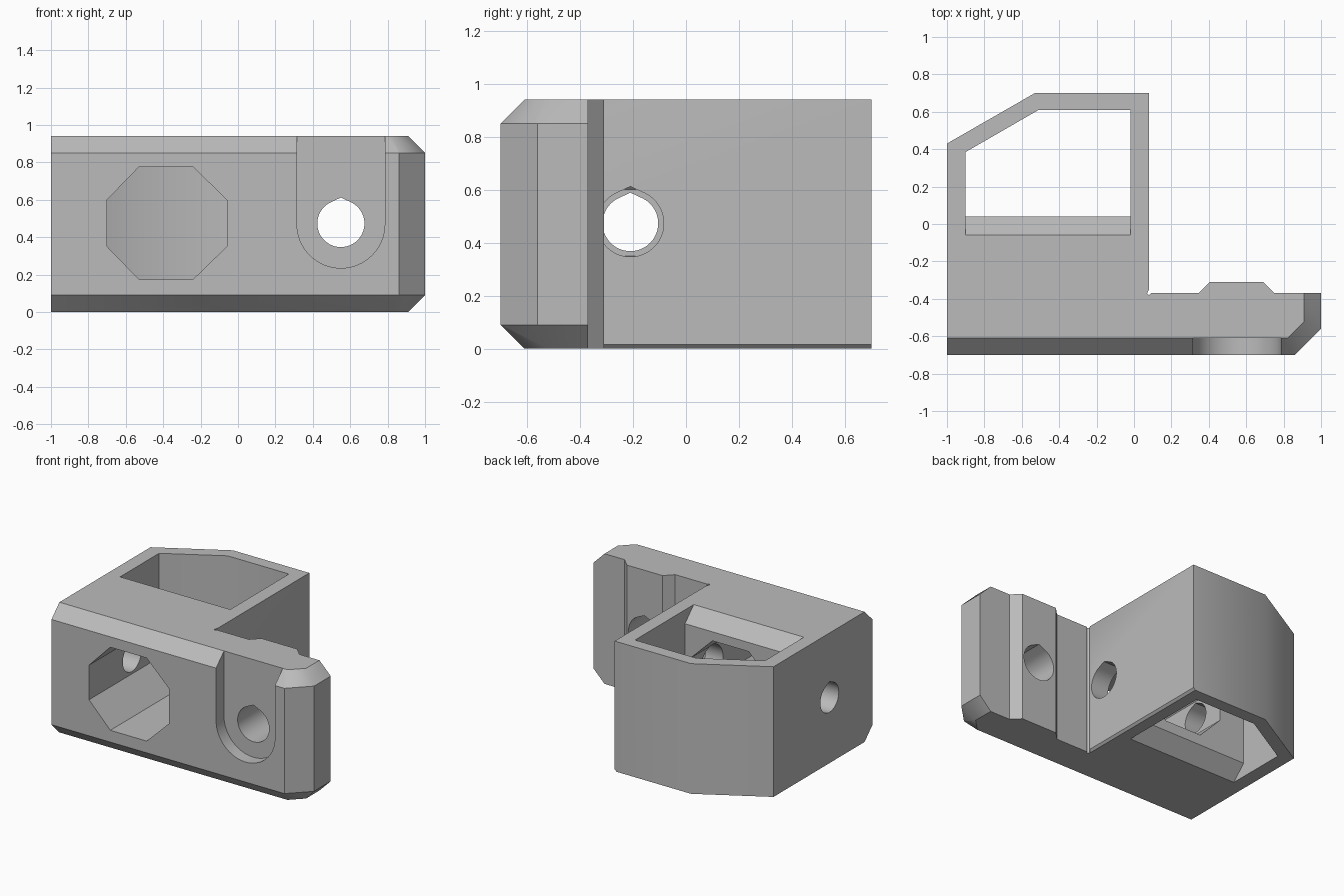
import bpy, bmesh, math
from mathutils import Matrix, Vector

cube = bpy.data.objects.get("Cube")
if cube:
    bpy.data.objects.remove(cube, do_unlink=True)

HEIGHT = 0.94
MID_Z = HEIGHT / 2
BEVEL = 0.09

grey = bpy.data.materials.new("plain grey")
grey.use_nodes = True
grey.diffuse_color = (0.5, 0.5, 0.5, 1)
grey.node_tree.nodes["Principled BSDF"].inputs["Base Color"].default_value = (0.5, 0.5, 0.5, 1)


def prism(name, points, axis, start, end, planes=()):
    """Extrude a 2D outline along an axis, then trim it with (point, normal) planes."""
    place = {"x": lambda a, b: (start, a, b),
             "y": lambda a, b: (a, start, b),
             "z": lambda a, b: (a, b, start)}[axis]
    bm = bmesh.new()
    face = bm.faces.new([bm.verts.new(place(*p)) for p in points])
    step = Vector([end - start if axis == a else 0 for a in "xyz"])
    new = bmesh.ops.extrude_face_region(bm, geom=[face])["geom"]
    bmesh.ops.translate(bm, vec=step, verts=[v for v in new if isinstance(v, bmesh.types.BMVert)])
    for co, normal in planes:
        cut = bmesh.ops.bisect_plane(bm, geom=bm.verts[:] + bm.edges[:] + bm.faces[:],
                                     plane_co=co, plane_no=normal, clear_outer=True)
        edges = [e for e in cut["geom_cut"] if isinstance(e, bmesh.types.BMEdge)]
        bmesh.ops.contextual_create(bm, geom=edges)
    bmesh.ops.recalc_face_normals(bm, faces=bm.faces[:])
    mesh = bpy.data.meshes.new(name)
    bm.to_mesh(mesh)
    bm.free()
    mesh.materials.append(grey)
    obj = bpy.data.objects.new(name, mesh)
    bpy.context.collection.objects.link(obj)
    return obj


def arc(cx, cy, r, start=0, end=360, count=48):
    angles = [math.radians(start + (end - start) * i / count) for i in range(count + (end - start < 360))]
    return [(cx + r * math.cos(a), cy + r * math.sin(a)) for a in angles]


def teardrop(cx, cy, r):
    # Round hole with a shallow pointed roof
    return arc(cx, cy, r, 115, 425) + [(cx, cy + r / math.cos(math.radians(25)))]


# Body: block, side plate and raised pad in one outline
outline = [(-1, -0.7), (0.86, -0.7), (1, -0.56), (1, -0.37), (0.75, -0.37), (0.69, -0.31),
           (0.405, -0.31), (0.345, -0.37), (0.09, -0.37), (0.08, -0.38), (0.07, -0.37),
           (0.08, -0.35), (0.08, 0.7), (-0.53, 0.7), (-1, 0.43)]

# Bevels on the front, the plate end and its slanted corner, top and bottom
planes = []
for point, out in [((0, -0.7), (0, -1)), ((1, 0), (1, 0)), ((1, -0.56), (0.7071, -0.7071))]:
    planes.append(((*point, HEIGHT - BEVEL), (*out, 1)))
    planes.append(((*point, BEVEL), (*out, -1)))
body = prism("mounting_block", outline, "z", 0, HEIGHT, planes)

# Openings
pocket = [(-0.9, 0.04), (-0.02, 0.04), (-0.02, 0.61), (-0.51, 0.61), (-0.9, 0.385)]
window = [(-0.7, 0.35), (-0.53, 0.175), (-0.24, 0.175), (-0.06, 0.35),
          (-0.06, 0.6), (-0.24, 0.775), (-0.53, 0.775), (-0.7, 0.6)]
slot = arc(0.55, MID_Z, 0.235, 180, 360, 32) + [(0.785, 1.1), (0.315, 1.1)]
cutters = [
    prism("pocket_cutter", pocket, "z", -0.2, 1.2),
    prism("pocket_top_bevel", [(0.05, 0.83), (0.05, 1.04), (-0.16, 1.04)], "x", -0.9, -0.02),
    prism("pocket_bottom_bevel", [(0.05, 0.11), (0.05, -0.1), (-0.16, -0.1)], "x", -0.9, -0.02),
    prism("window_cutter", window, "y", -0.9, 0.2),
    prism("slot_cutter", slot, "y", -0.9, -0.61),
    prism("plate_hole_cutter", teardrop(0.55, MID_Z + 0.003, 0.126), "y", -0.8, -0.2),
    prism("left_hole_cutter", teardrop(-0.21, MID_Z + 0.003, 0.126), "x", -0.4, 0.2),
    prism("right_hole_cutter", teardrop(-0.21, MID_Z + 0.003, 0.105), "x", -1.2, -0.4),
    prism("foot_bevel", [(0.063, -0.002), (0.1, -0.002), (0.1, 0.035)], "y", -0.36, 0.9),
]
for cutter in cutters:
    cutter.hide_render = True
    mod = body.modifiers.new(cutter.name, "BOOLEAN")
    mod.operation = "DIFFERENCE"
    mod.solver = "EXACT"
    mod.object = cutter

bpy.ops.object.select_all(action="DESELECT")
body.select_set(True)
bpy.context.view_layer.objects.active = body
for mod in list(body.modifiers):
    bpy.ops.object.modifier_apply(modifier=mod.name)
for cutter in cutters:
    bpy.data.objects.remove(cutter, do_unlink=True)
bpy.ops.object.shade_smooth_by_angle(angle=math.radians(32))
